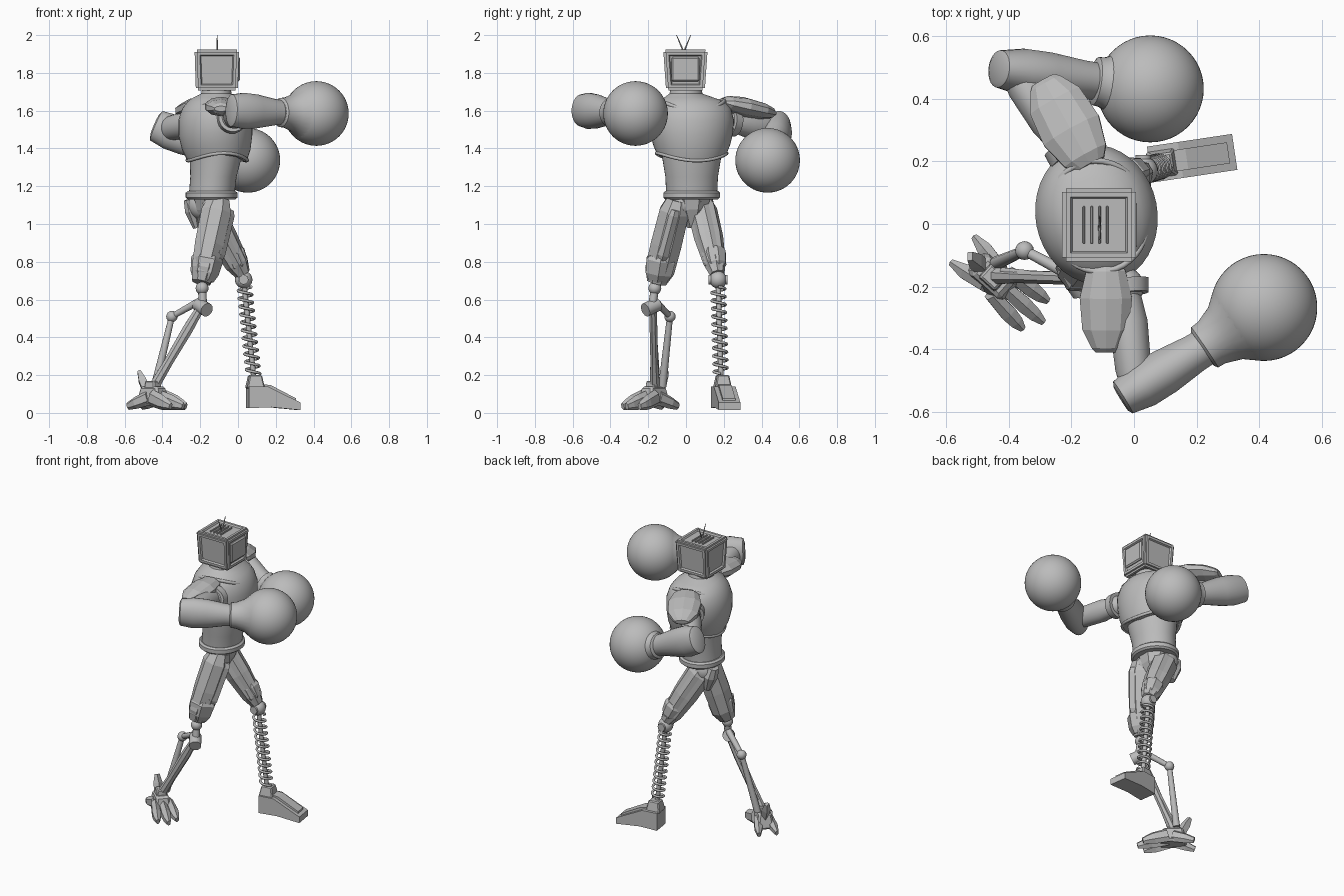
import bpy, bmesh, math
from mathutils import Vector, Matrix

if "Cube" in bpy.data.objects:
    bpy.data.objects.remove(bpy.data.objects["Cube"])

grey = bpy.data.materials.new("plain grey")
grey.use_nodes = True
grey.diffuse_color = (0.5, 0.5, 0.5, 1)
grey.node_tree.nodes["Principled BSDF"].inputs["Base Color"].default_value = (0.5, 0.5, 0.5, 1)
UP, FWD = Vector((0, 0, 1)), Vector((1, 0, 0))


def finish(name, bm, smooth=False):
    bmesh.ops.recalc_face_normals(bm, faces=bm.faces)
    mesh = bpy.data.meshes.new(name)
    bm.to_mesh(mesh)
    bm.free()
    mesh.materials.append(grey)
    ob = bpy.data.objects.new(name, mesh)
    bpy.context.collection.objects.link(ob)
    if smooth:
        bpy.ops.object.select_all(action='DESELECT')
        ob.select_set(True)
        bpy.context.view_layer.objects.active = ob
        bpy.ops.object.shade_smooth_by_angle(angle=math.radians(35))
    return ob


def skin(name, rings, smooth):
    bm = bmesh.new()
    loops = [[bm.verts.new(p) for p in ring] for ring in rings]
    n = len(loops[0])
    for a, b in zip(loops, loops[1:]):
        for i in range(n):
            j = (i + 1) % n
            bm.faces.new((a[i], a[j], b[j], b[i]))
    bm.faces.new(loops[0])
    bm.faces.new(loops[-1])
    return finish(name, bm, smooth)


def limb(name, p0, p1, profile, sides=24, up=UP, smooth=True, ridge=0, turn=0.5):
    """Loft along a line; profile holds (fraction, half width, half height)."""
    p0, p1 = Vector(p0), Vector(p1)
    d = (p1 - p0).normalized()
    v = (up - d * up.dot(d)).normalized()
    u = d.cross(v)
    rings = []
    for t, a, b in profile:
        ring = []
        for i in range(sides):
            ang = (i + turn) * math.tau / sides
            k = 1 - ridge * (i % 2)
            ring.append(p0.lerp(p1, t) + u * a * k * math.cos(ang) + v * b * k * math.sin(ang))
        rings.append(ring)
    return skin(name, rings, smooth)


def rod(name, p0, p1, r0, r1=None, sides=12):
    r1 = r0 if r1 is None else r1
    return limb(name, p0, p1, [(0, r0, r0), (1, r1, r1)], sides, Vector((.3, .9, .2)))


def ball(name, centre, r, segs=24):
    bm = bmesh.new()
    bmesh.ops.create_uvsphere(bm, u_segments=segs, v_segments=segs // 2 + 4, radius=r,
                              matrix=Matrix.Translation(centre))
    return finish(name, bm, True)


def tube(name, points, r, cyclic=False):
    cu = bpy.data.curves.new(name, 'CURVE')
    cu.dimensions = '3D'
    cu.bevel_depth, cu.bevel_resolution, cu.use_fill_caps = r, 2, True
    sp = cu.splines.new('POLY')
    sp.points.add(len(points) - 1)
    for p, co in zip(sp.points, points):
        p.co = (*co, 1)
    sp.use_cyclic_u = cyclic
    cu.materials.append(grey)
    ob = bpy.data.objects.new(name, cu)
    bpy.context.collection.objects.link(ob)


def block(name, centre, size, yaw=0, taper=1, bevel=0.006):
    bm = bmesh.new()
    bmesh.ops.create_cube(bm, size=1)
    for v in bm.verts:
        k = taper if v.co.z > 0 else 1
        v.co = Vector((v.co.x * size[0] * k, v.co.y * size[1] * k, v.co.z * size[2]))
    bmesh.ops.bevel(bm, geom=bm.edges[:], offset=bevel, segments=1, affect='EDGES')
    bmesh.ops.transform(bm, verts=bm.verts, matrix=Matrix.Translation(centre) @ Matrix.Rotation(yaw, 4, 'Z'))
    return finish(name, bm)


# Torso: stacked ellipses, turned so the left shoulder sits back
TWIST = math.radians(11)


def body_ring(z, cx, cy, depth, width, dip=0, n=40):
    ring = []
    for i in range(n):
        a = i * math.tau / n
        x, y = depth * math.cos(a), width * math.sin(a)
        ring.append(Vector((cx + x * math.cos(TWIST) - y * math.sin(TWIST),
                            cy + x * math.sin(TWIST) + y * math.cos(TWIST),
                            z - dip * math.cos(a) ** 2)))
    return ring


skin("abdomen", [body_ring(*r) for r in (
    (1.15, -.14, .03, .12, .135), (1.25, -.13, .03, .122, .14),
    (1.34, -.12, .03, .135, .155), (1.45, -.12, .03, .14, .16))], True)
skin("chest", [body_ring(*r) for r in (
    (1.37, -.11, .03, .14, .165, .04), (1.37, -.11, .03, .155, .185, .04),
    (1.42, -.115, .03, .18, .205, .03), (1.48, -.12, .03, .195, .22, .01),
    (1.55, -.12, .03, .195, .225), (1.61, -.12, .03, .175, .21),
    (1.65, -.12, .025, .145, .18), (1.67, -.12, .015, .115, .13),
    (1.69, -.115, 0, .08, .088), (1.75, -.11, 0, .07, .072))], True)
tube("chest_lower_trim", body_ring(1.375, -.11, .03, .158, .187, .04), .009, True)
tube("collar_trim", body_ring(1.655, -.115, .025, .158, .178, .055), .01, True)
skin("belt", [body_ring(*r) for r in (
    (1.13, -.14, .03, .125, .14), (1.14, -.14, .03, .137, .15),
    (1.165, -.14, .03, .137, .15), (1.175, -.14, .03, .125, .14))], True)
limb("pelvis", (-.14, .03, 1.14), (-.14, .035, .98),
     [(0, .11, .10), (.4, .085, .085), (1, .03, .035)], 8, FWD, False)
limb("crotch_plate", (-.08, .04, 1.13), (-.115, .04, 1.0),
     [(0, .055, .03), (.5, .045, .03), (1, .02, .015)], 4, FWD, False)

# Head: boxy shell with recessed panels, screen facing forward
bm = bmesh.new()
bmesh.ops.create_cube(bm, size=1)
for v in bm.verts:
    low = v.co.z < 0
    v.co = Vector((-.112 + v.co.x * (.222 if low else .236),
                   -.003 + v.co.y * (.205 if low else .235), 1.815 + v.co.z * .215))
bmesh.ops.bevel(bm, geom=bm.edges[:], offset=.012, segments=2, affect='EDGES')
panels = [f for f in bm.faces if f.calc_area() > .02]
for f in panels:
    bmesh.ops.inset_region(bm, faces=[f], thickness=.022, depth=0)
    bmesh.ops.inset_region(bm, faces=[f], thickness=.008, depth=-.01)
finish("head_shell", bm)
block("screen", (.0, -.003, 1.82), (.02, .15, .13), bevel=.008)
for k in range(4):
    block("head_vent", (-.16 + .025 * k, -.003, 1.917), (.008, .12, .012), bevel=.002)
for y in (-.05, .025):
    rod("antenna", (-.11, -.012, 1.91), (-.11, y, 2.0), .005, .002, 6)


# Arms: joint, upper arm, elbow, forearm, round glove and shoulder pad
def arm(side, shoulder, elbow, wrist, glove, pad0, pad1, pad_w):
    s, e, w, g = map(Vector, (shoulder, elbow, wrist, glove))
    ball(side + "_shoulder_joint", s, .062)
    limb(side + "_upper_arm", s, e, [(0, .045, .05), (.35, .062, .07), (.8, .058, .066), (1.08, .04, .05)])
    limb(side + "_forearm", e, w, [(-.2, .045, .06), (-.17, .06, .085), (.1, .075, .096), (.4, .074, .09),
                                   (.8, .062, .07), (1, .06, .064)])
    limb(side + "_glove_cuff", w, g, [(-.12, .066, .066), (-.08, .078, .078), (.05, .08, .08),
                                      (.3, .1, .1), (.5, .135, .135)])
    ball(side + "_glove", g, .171, 48)
    limb(side + "_shoulder_pad", pad0, pad1,
         [(0, pad_w * .5, .02), (.1, pad_w * .75, .04), (.4, pad_w, .052), (.75, pad_w * .9, .045),
          (.95, pad_w * .55, .03), (1, pad_w * .4, .015)], 10, UP, False)
    out = (e - s).normalized()
    rod(side + "_shoulder_ring", s - out * .02, s + out * .025, .08, .075, 20)


arm("right", (-.03, -.2, 1.56), (.005, -.53, 1.6), (.24, -.385, 1.59), (.415, -.267, 1.585),
    (-.09, -.12, 1.63), (-.09, -.41, 1.61), .088)
arm("left", (-.21, .24, 1.54), (-.385, .49, 1.5), (-.11, .455, 1.38), (.052, .432, 1.337),
    (-.14, .19, 1.645), (-.29, .46, 1.585), .105)

# Right thigh: faceted shell with bolted plates
limb("right_thigh", (-.10, -.045, 1.13), (-.195, -.155, .69),
     [(0, .06, .06), (.15, .085, .085), (.55, .088, .082), (.85, .085, .07), (1, .055, .052)], 8, FWD, False)
limb("right_thigh_front_plate", (-.07, -.055, 1.08), (-.14, -.13, .8),
     [(0, .03, .05), (.1, .045, .06), (.85, .05, .062), (1, .035, .045)], 6, FWD, False)
limb("right_knee_guard", (-.16, -.13, .83), (-.185, -.15, .70),
     [(0, .07, .075), (.15, .088, .085), (.7, .08, .075), (1, .055, .055)], 6, FWD, False)
ball("right_hip_joint", (-.12, -.03, 1.1), .07)

# Right shin: bird-like linkage of two struts
knee, ankle = (-.19, -.165, .66), (-.45, -.165, .13)
ball("right_knee_ball", knee, .034)
rod("right_knee_link", knee, (-.185, -.18, .55), .022)
rod("right_knee_pivot", (-.21, -.15, .575), (-.165, -.215, .545), .037, None, 16)
limb("right_main_strut", (-.185, -.175, .58), ankle,
     [(0, .02, .022), (.3, .022, .03), (.7, .022, .026), (1, .03, .03)], 8, FWD, False)
rod("right_upper_link", (-.19, -.17, .6), (-.35, -.085, .51), .02, .016)
ball("right_link_joint", (-.35, -.085, .51), .03, 16)
rod("right_rear_strut", (-.35, -.085, .51), (-.44, -.125, .14), .016, .022)
rod("right_piston", (-.23, -.17, .5), (-.42, -.15, .2), .011)

# Right foot: clawed, pointing forward and to the right
yaw = math.radians(-42)
ax, across = Vector((math.cos(yaw), math.sin(yaw), 0)), Vector((-math.sin(yaw), math.cos(yaw), 0))
mid = Vector((-.45, -.17, 0))
block("right_foot_body", mid + UP * .09, (.17, .11, .1), yaw, .7, .012)
block("right_ankle_block", mid + UP * .14, (.08, .07, .06), yaw, .8)
for k in (-1, 0, 1):
    start = mid + ax * .03 + across * .045 * k
    tip = mid + ax * (.215 - .035 * abs(k)) + across * .06 * k
    limb("right_toe", start + UP * .08, tip + UP * .035,
         [(0, .024, .045), (.55, .03, .04), (.8, .025, .03), (1, .012, .02)], 6, UP, False)
for k in (-1, 1):
    limb("right_heel_claw", mid + across * .035 * k + UP * .08, mid - ax * .13 + across * .055 * k + UP * .035,
         [(0, .025, .04), (.6, .028, .032), (1, .012, .02)], 6, UP, False)
limb("right_heel_spur", mid - ax * .04 + UP * .1, mid - ax * .1 + UP * .22,
     [(0, .03, .025), (.6, .03, .028), (1, .02, .012)], 4, FWD, False)

# Left thigh: long ridged shell
limb("left_thigh", (-.19, .075, 1.12), (.025, .165, .735),
     [(0, .06, .06), (.12, .08, .085), (.5, .078, .08), (.85, .06, .065), (1, .04, .042)], 16, FWD, False, .1)
limb("left_thigh_band", (-.035, .145, .86), (.01, .16, .765),
     [(0, .058, .062), (.2, .068, .07), (.8, .06, .06), (1, .045, .045)], 8, FWD, False)
ball("left_hip_joint", (-.19, .07, 1.1), .078)
limb("left_hip_cover", (-.26, .08, 1.13), (-.22, .09, .98),
     [(0, .04, .03), (.4, .055, .04), (1, .025, .02)], 8, FWD, False)

# Left shin: coil spring around a thin rod
top, bottom = Vector((.03, .17, .705)), Vector((.085, .185, .17))
ball("left_knee_ball", top, .046)
rod("left_knee_pivot", top + Vector((0, -.05, 0)), top + Vector((0, .05, 0)), .025, None, 16)
rod("left_spring_core", top, bottom, .014)
turns, steps = 11, 20
tube("left_spring", [top.lerp(bottom, .07 + .86 * i / (turns * steps)) + Vector(
    (.036 * math.cos(i * math.tau / steps), .036 * math.sin(i * math.tau / steps), 0))
    for i in range(turns * steps + 1)], .0075)

# Left foot: wedge with a raised instep
yaw = math.radians(8.5)
place = Matrix.Translation((.05, .19, 0)) @ Matrix.Rotation(yaw, 4, 'Z')


def wedge(name, side_profile, half):
    skin(name, [[place @ Vector((x, y, z)) for x, z in side_profile] for y in (-half, half)], False)


wedge("left_foot", ((0, .025), (0, .14), (.10, .14), (.275, .055), (.275, .015), (.12, .03)), .058)
wedge("left_instep", ((.07, .13), (.07, .153), (.12, .147), (.255, .077), (.255, .05)), .034)
block("left_ankle_block", (.09, .193, .165), (.095, .09, .07), yaw, .7)
